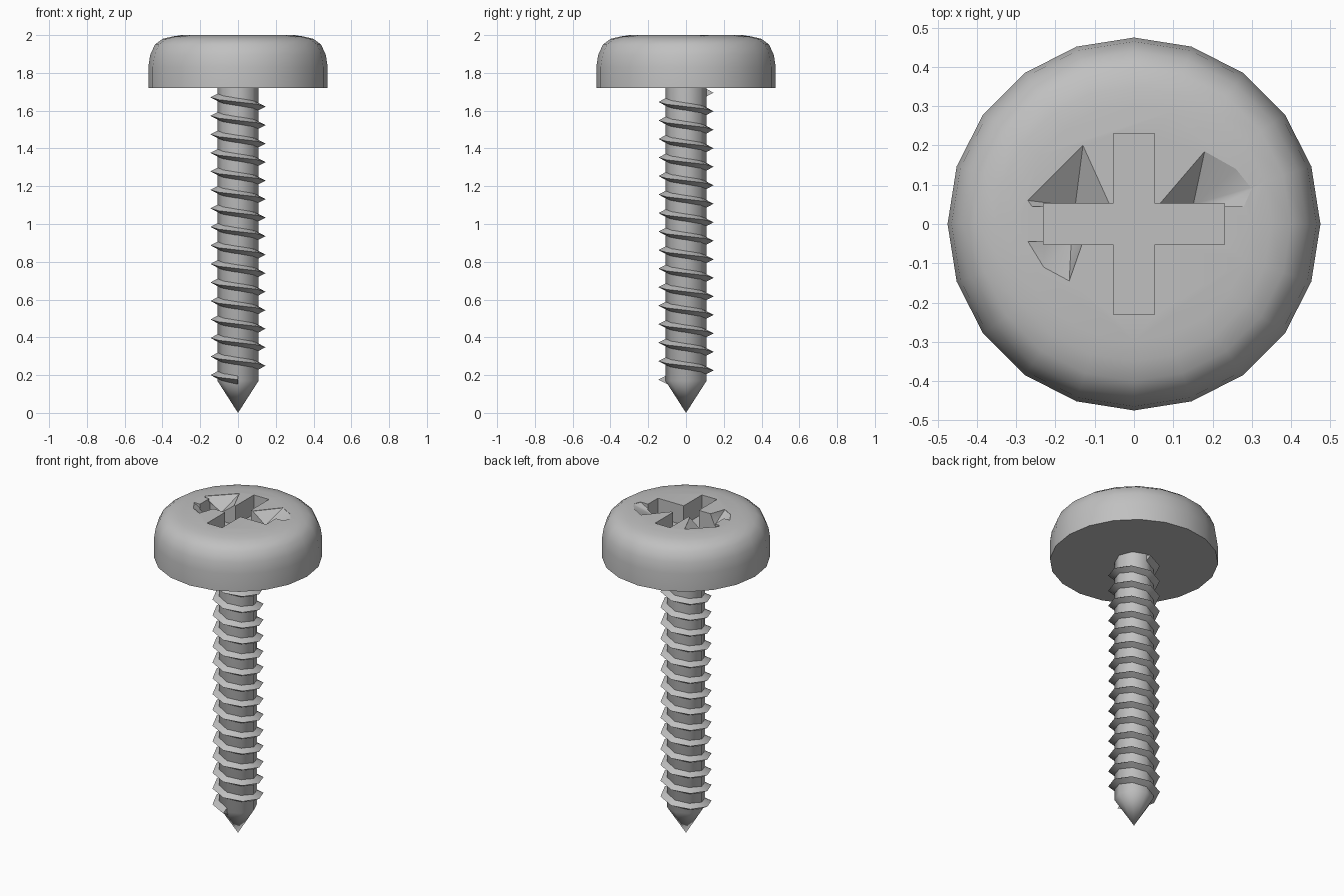
import bpy, bmesh
from math import cos, sin, pi, radians

old = bpy.data.objects.get("Cube")
if old:
    bpy.data.objects.remove(old)

steel = bpy.data.materials.new("grey steel")
steel.use_nodes = True
grey = (0.53, 0.53, 0.53, 1)
steel.diffuse_color = grey
steel.node_tree.nodes["Principled BSDF"].inputs["Base Color"].default_value = grey


def finish(bm, name):
    bmesh.ops.recalc_face_normals(bm, faces=bm.faces)
    mesh = bpy.data.meshes.new(name)
    bm.to_mesh(mesh)
    bm.free()
    mesh.materials.append(steel)
    ob = bpy.data.objects.new(name, mesh)
    bpy.context.collection.objects.link(ob)
    return ob


def smooth(ob, angle):
    bpy.ops.object.select_all(action="DESELECT")
    ob.select_set(True)
    bpy.context.view_layer.objects.active = ob
    bpy.ops.object.shade_smooth_by_angle(angle=radians(angle))


def lathe(name, profile, sides):
    """Closed solid turned around z; a zero radius makes a point."""
    bm = bmesh.new()
    rings = []
    for r, z in profile:
        if r == 0:
            rings.append([bm.verts.new((0, 0, z))] * sides)
        else:
            rings.append([bm.verts.new((r * cos(2 * pi * i / sides), r * sin(2 * pi * i / sides), z))
                          for i in range(sides)])
    for a, b in zip(rings, rings[1:]):
        for i in range(sides):
            j = (i + 1) % sides
            quad = [a[i], a[j], b[j], b[i]]
            bm.faces.new(list(dict.fromkeys(quad)))
    for ring in (rings[0], rings[-1]):
        if ring[0] is not ring[1]:
            bm.faces.new(ring)
    return finish(bm, name)


def hull(name, points):
    """Convex cutter around a few points."""
    bm = bmesh.new()
    for p in points:
        bm.verts.new(p)
    bmesh.ops.convex_hull(bm, input=bm.verts)
    return finish(bm, name)


def cut(ob, cutter):
    mod = ob.modifiers.new("cut", "BOOLEAN")
    mod.operation = "DIFFERENCE"
    mod.solver = "EXACT"
    mod.object = cutter
    bpy.context.view_layer.objects.active = ob
    bpy.ops.object.modifier_apply(modifier=mod.name)
    bpy.data.objects.remove(cutter)


# Rounded head
TOP = 2.0
head = lathe("screw_head", [(0.475, 1.72), (0.475, 1.83), (0.465, 1.895), (0.44, 1.95),
                            (0.40, 1.98), (0.35, 1.992), (0.30, TOP)], 20)

# Cross-shaped driver recess
ARM, HALF, DEPTH = 0.23, 0.052, 0.12
corners = [(ARM, -HALF), (ARM, HALF), (HALF, HALF)]
bm = bmesh.new()
outline = []
for k in range(4):
    c, s = round(cos(k * pi / 2)), round(sin(k * pi / 2))
    outline += [bm.verts.new((x * c - y * s, x * s + y * c, TOP - DEPTH)) for x, y in corners]
base = bm.faces.new(outline)
new = bmesh.ops.extrude_face_region(bm, geom=[base])["geom"]
bmesh.ops.translate(bm, vec=(0, 0, DEPTH + 0.1),
                    verts=[v for v in new if isinstance(v, bmesh.types.BMVert)])
cut(head, finish(bm, "cross_cutter"))

# Worn hollows beside the recess: rim outline and lowest point
hollows = [
    ([(0.06, 0.045), (0.18, 0.185), (0.26, 0.14), (0.30, 0.09), (0.28, 0.045)], (0.15, 0.045)),
    ([(-0.06, 0.045), (-0.13, 0.2), (-0.27, 0.06), (-0.26, 0.045)], (-0.15, 0.045)),
    ([(-0.13, -0.045), (-0.165, -0.145), (-0.23, -0.11), (-0.27, -0.045)], (-0.16, -0.045)),
]
for rim, low in hollows:
    points = [(x, y, z) for x, y in rim for z in (TOP - 0.002, TOP + 0.1)]
    cut(head, hull("hollow_cutter", points + [(*low, TOP - 0.07)]))
smooth(head, 35)

# Shank with pointed tip
shank = lathe("shank", [(0, 0), (0.109, 0.17), (0.109, 1.73)], 8)
smooth(shank, 50)

# Helical thread with a triangular section, falling as the angle grows
STEPS, PITCH, TURNS = 8, 0.098, 15.5
bm = bmesh.new()
sections = []
for i in range(int(STEPS * TURNS) + 1):
    a = 1.5 * pi - 2 * pi * i / STEPS
    z = 0.176 + PITCH * i / STEPS
    sections.append([bm.verts.new((r * cos(a), r * sin(a), z + dz))
                     for r, dz in ((0.1, -0.024), (0.146, 0), (0.1, 0.024))])
for p, q in zip(sections, sections[1:]):
    for k in range(3):
        m = (k + 1) % 3
        bm.faces.new((p[k], p[m], q[m], q[k]))
bm.faces.new(sections[0])
bm.faces.new(sections[-1])
thread = finish(bm, "thread")
smooth(thread, 50)
